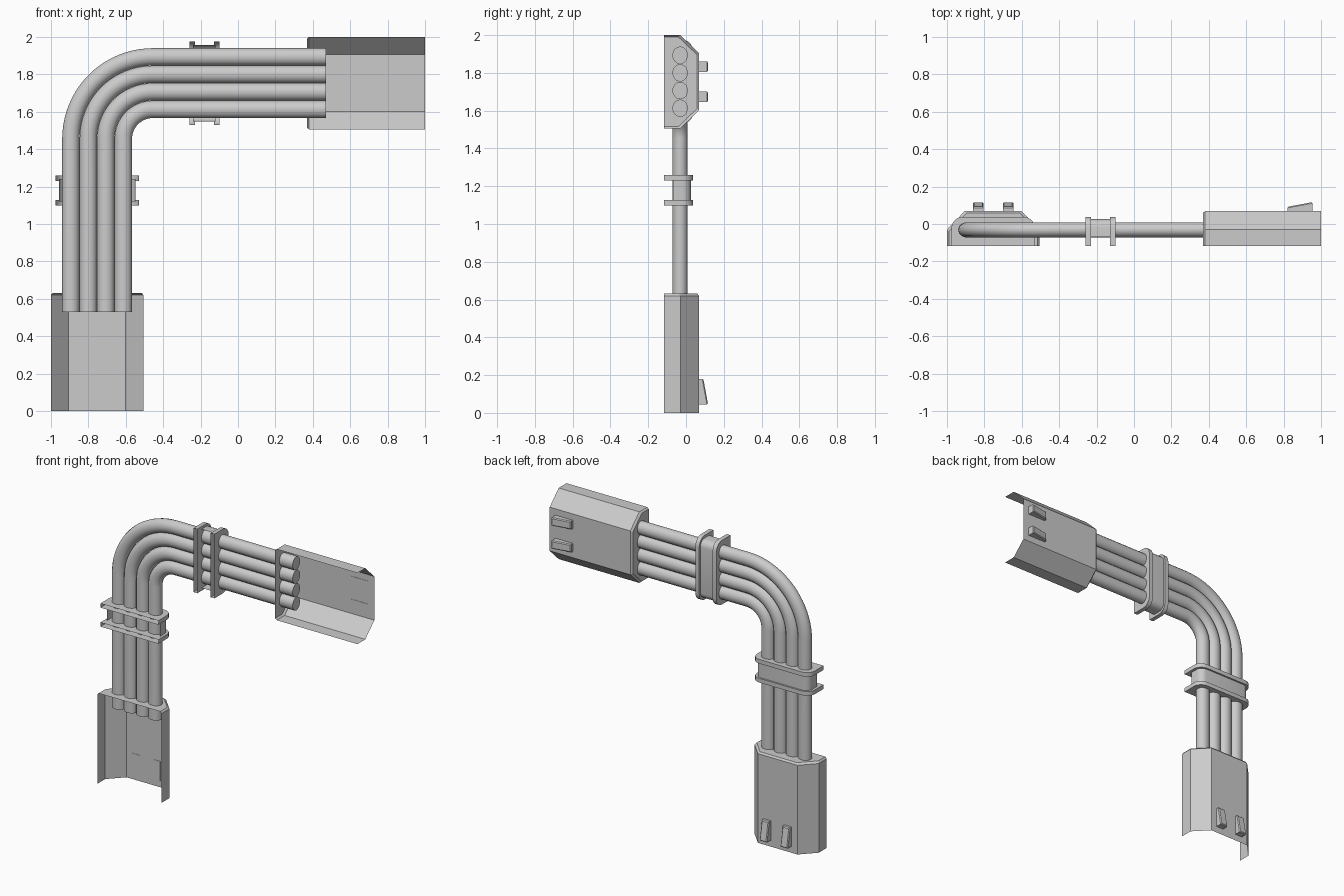
import bpy, bmesh, math
from mathutils import Matrix

cube = bpy.data.objects.get("Cube")
if cube:
    bpy.data.objects.remove(cube, do_unlink=True)

grey = bpy.data.materials.new("light_grey")
grey.use_nodes = True
colour = (0.6, 0.6, 0.6, 1)
grey.diffuse_color = colour
grey.node_tree.nodes["Principled BSDF"].inputs["Base Color"].default_value = colour

CENTRE = -0.753                  # middle of the upright run
PIPE_Y, BACK, FRONT = -0.031, 0.069, -0.117
# Swaps the upright run for the level run: x -> 1 - z, z -> 1 - x
SWAP = Matrix(((0, 0, -1, 1), (0, 1, 0, 0), (-1, 0, 0, 1), (0, 0, 0, 1)))


def finish(name, bm, angle=35):
    mesh = bpy.data.meshes.new(name)
    bm.to_mesh(mesh)
    bm.free()
    mesh.materials.append(grey)
    mesh.shade_smooth()
    mesh.set_sharp_from_angle(angle=math.radians(angle))
    obj = bpy.data.objects.new(name, mesh)
    bpy.context.collection.objects.link(obj)
    return obj


def both_runs(name, build, angle=35):
    """Make the part on the upright run and its reflection on the level run."""
    finish("lower_" + name, build(), angle)
    bm = build()
    bmesh.ops.transform(bm, matrix=SWAP, verts=bm.verts)
    bmesh.ops.reverse_faces(bm, faces=bm.faces)
    finish("upper_" + name, bm, angle)


def wall(rings, cap_low, cap_high):
    """Skin open-fronted outlines stacked in z, with optional end plates."""
    bm = bmesh.new()
    rows = [[bm.verts.new((CENTRE + u, y, z)) for u, y in outline]
            for z, outline in rings]
    for low, high in zip(rows, rows[1:]):
        for i in range(len(low) - 1):
            bm.faces.new((low[i + 1], low[i], high[i], high[i + 1]))
    if cap_low:
        bm.faces.new(rows[0])
    if cap_high:
        bm.faces.new(rows[-1][::-1])
    return bm


def outline(half, back, front, cut_u, cut_y, steps=1):
    """U outline with chamfered (one step) or rounded back corners."""
    left = [(-half, front)]
    for i in range(steps + 1):
        a = math.pi / 2 * i / steps
        left.append((-half + cut_u * (1 - math.cos(a)),
                     back - cut_y * (1 - math.sin(a))))
    return left + [(-u, y) for u, y in reversed(left)]


# Four parallel pipes sharing one bend centre
def pipe(radius, sides=14, steps=20, wide=0.0465, deep=0.041):
    bend_x, bend_z = -0.455, 1.455
    path = [(bend_x - radius, 0.53, 0)]
    for i in range(steps + 1):
        a = math.pi / 2 * i / steps
        path.append((bend_x - radius * math.cos(a),
                     bend_z + radius * math.sin(a), a))
    path.append((0.47, bend_z + radius, math.pi / 2))
    bm = bmesh.new()
    rows = []
    for x, z, a in path:
        row = []
        for k in range(sides):
            t = 2 * math.pi * k / sides
            out = wide * math.cos(t)
            row.append(bm.verts.new((x - out * math.cos(a),
                                     PIPE_Y + deep * math.sin(t),
                                     z + out * math.sin(a))))
        rows.append(row)
    for low, high in zip(rows, rows[1:]):
        for k in range(sides):
            n = (k + 1) % sides
            bm.faces.new((low[k], low[n], high[n], high[k]))
    bm.faces.new(rows[0])
    bm.faces.new(rows[-1])
    bmesh.ops.recalc_face_normals(bm, faces=bm.faces)
    return bm


for i in range(4):
    finish("pipe_%d" % (i + 1), pipe(0.158 + 0.0935 * i), 50)


# End housings: open at the front and outer end, plate where the pipes enter
def housing():
    full = outline(0.247, BACK, FRONT, 0.095, 0.099)
    small = outline(0.237, BACK - 0.01, FRONT, 0.095, 0.099)
    return wall([(0, full), (0.62, full), (0.632, small)], False, True)


both_runs("housing", housing, 25)


# Clamps: two open-fronted flanges joined by a narrower web
def flange(z):
    shape = outline(0.223, 0.038, FRONT, 0.06, 0.06, 5)
    return wall([(z, shape), (z + 0.029, shape)], True, True)


def web():
    shape = outline(0.204, 0.026, -0.07, 0.045, 0.045, 5)
    return wall([(1.12, shape), (1.24, shape)], False, False)


both_runs("clamp_flange_a", lambda: flange(1.099))
both_runs("clamp_flange_b", lambda: flange(1.231))
both_runs("clamp_web", web)


# Wedge-shaped catches on the back of each housing
def catch(u):
    bm = bmesh.new()
    bmesh.ops.create_cube(bm, size=1)
    for v in bm.verts:
        top, outer = v.co.z > 0, v.co.y > 0
        v.co.x = CENTRE + u + v.co.x * 0.056
        v.co.z = 0.18 if top else 0.045
        v.co.y = (0.092 if top else 0.117) if outer else BACK - 0.002
    rim = [e for e in bm.edges if all(v.co.y > BACK for v in e.verts)]
    bmesh.ops.bevel(bm, geom=rim, offset=0.006, segments=1, affect='EDGES')
    return bm


for side, u in (("a", -0.08), ("b", 0.08)):
    both_runs("catch_" + side, lambda: catch(u), 20)
